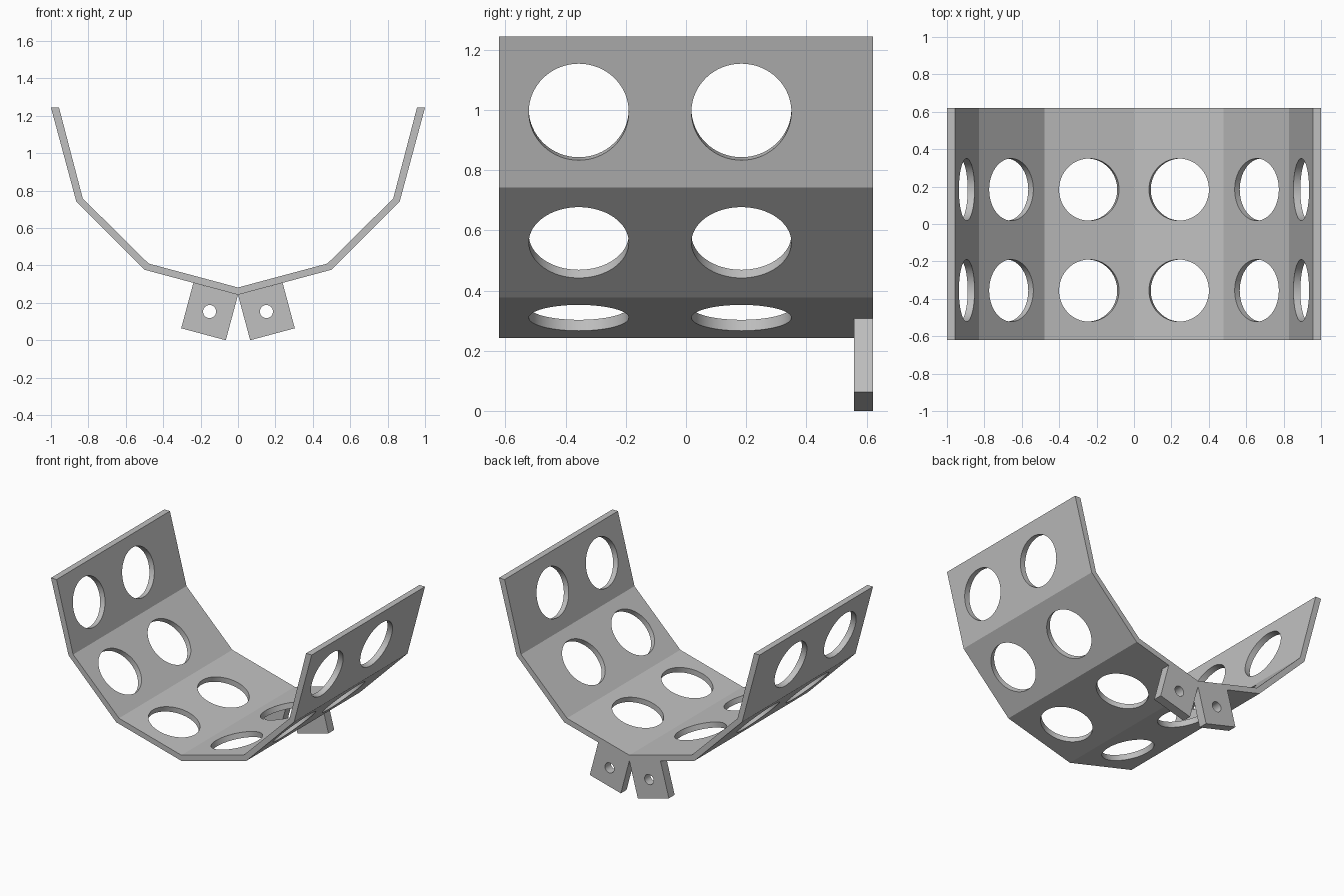
import bpy, bmesh, math
from mathutils import Matrix, Vector

cube = bpy.data.objects.get("Cube")
if cube:
    bpy.data.objects.remove(cube, do_unlink=True)

HALF_Y = 0.621
APEX_Z = 0.243

grey = bpy.data.materials.new("plain grey")
grey.use_nodes = True
grey.diffuse_color = (0.53, 0.53, 0.53, 1)
grey.node_tree.nodes["Principled BSDF"].inputs["Base Color"].default_value = (0.53, 0.53, 0.53, 1)


def to_object(name, bm):
    bmesh.ops.recalc_face_normals(bm, faces=bm.faces)
    mesh = bpy.data.meshes.new(name)
    bm.to_mesh(mesh)
    bm.free()
    obj = bpy.data.objects.new(name, mesh)
    bpy.context.collection.objects.link(obj)
    mesh.materials.append(grey)
    return obj


def extrude_profile(name, points, y0, y1):
    """Extrude a closed x-z outline along y."""
    bm = bmesh.new()
    face = bm.faces.new([bm.verts.new((x, y0, z)) for x, z in points])
    new = bmesh.ops.extrude_face_region(bm, geom=[face])["geom"]
    bmesh.ops.translate(bm, vec=(0, y1 - y0, 0),
                        verts=[v for v in new if isinstance(v, bmesh.types.BMVert)])
    return to_object(name, bm)


def drill(obj, holes, radius, depth, segments):
    """Cut round holes, each given as (centre, axis)."""
    bm = bmesh.new()
    for centre, axis in holes:
        turn = Vector(axis).to_track_quat('Z', 'Y').to_matrix().to_4x4()
        bmesh.ops.create_cone(bm, cap_ends=True, segments=segments, radius1=radius,
                              radius2=radius, depth=depth,
                              matrix=Matrix.Translation(centre) @ turn)
    cutter = to_object("hole_cutter", bm)
    cutter.hide_render = True
    mod = obj.modifiers.new("holes", 'BOOLEAN')
    mod.operation = 'DIFFERENCE'
    mod.solver = 'EXACT'
    mod.object = cutter
    bpy.ops.object.select_all(action='DESELECT')
    bpy.context.view_layer.objects.active = obj
    obj.select_set(True)
    bpy.ops.object.modifier_apply(modifier=mod.name)
    bpy.data.objects.remove(cutter, do_unlink=True)
    bpy.ops.object.shade_smooth_by_angle(angle=math.radians(20))


def mirrored(points):
    return [(-x, z) for x, z in reversed(points) if x > 0] + points


# Folded cradle: three panels per side
outer = [(0, APEX_Z), (0.5, 0.377), (0.865, 0.743), (1.0, 1.244)]
inner = [(0, 0.282), (0.478, 0.41), (0.83, 0.758), (0.957, 1.244)]
cradle = extrude_profile("cradle", mirrored(outer) + mirrored(inner)[::-1], -HALF_Y, HALF_Y)

# Two round holes in the middle of every panel
holes = []
for (x0, z0), (x1, z1) in zip(outer, outer[1:]):
    for side in (-1, 1):
        for y in (-0.356, 0.184):
            centre = Vector((side * (x0 + x1) / 2, y, (z0 + z1) / 2))
            holes.append((centre, (side * (z0 - z1), 0, x1 - x0)))
drill(cradle, holes, 0.166, 0.16, 64)

# Square mounting tabs under the back edge, each with a bolt hole
slope = math.radians(15)
along = Vector((math.cos(slope), math.sin(slope))) * 0.247
down = Vector((math.sin(slope), -math.cos(slope))) * 0.2515
apex = Vector((0, APEX_Z))
for side, name in ((1, "left_tab"), (-1, "right_tab")):
    corners = [apex, apex + along, apex + along + down, apex + down]
    tab = extrude_profile(name, [(side * c.x, c.y) for c in corners], HALF_Y - 0.063, HALF_Y)
    mid = apex + (along + down) / 2
    drill(tab, [(Vector((side * mid.x, HALF_Y - 0.03, mid.y)), (0, 1, 0))], 0.035, 0.2, 32)
